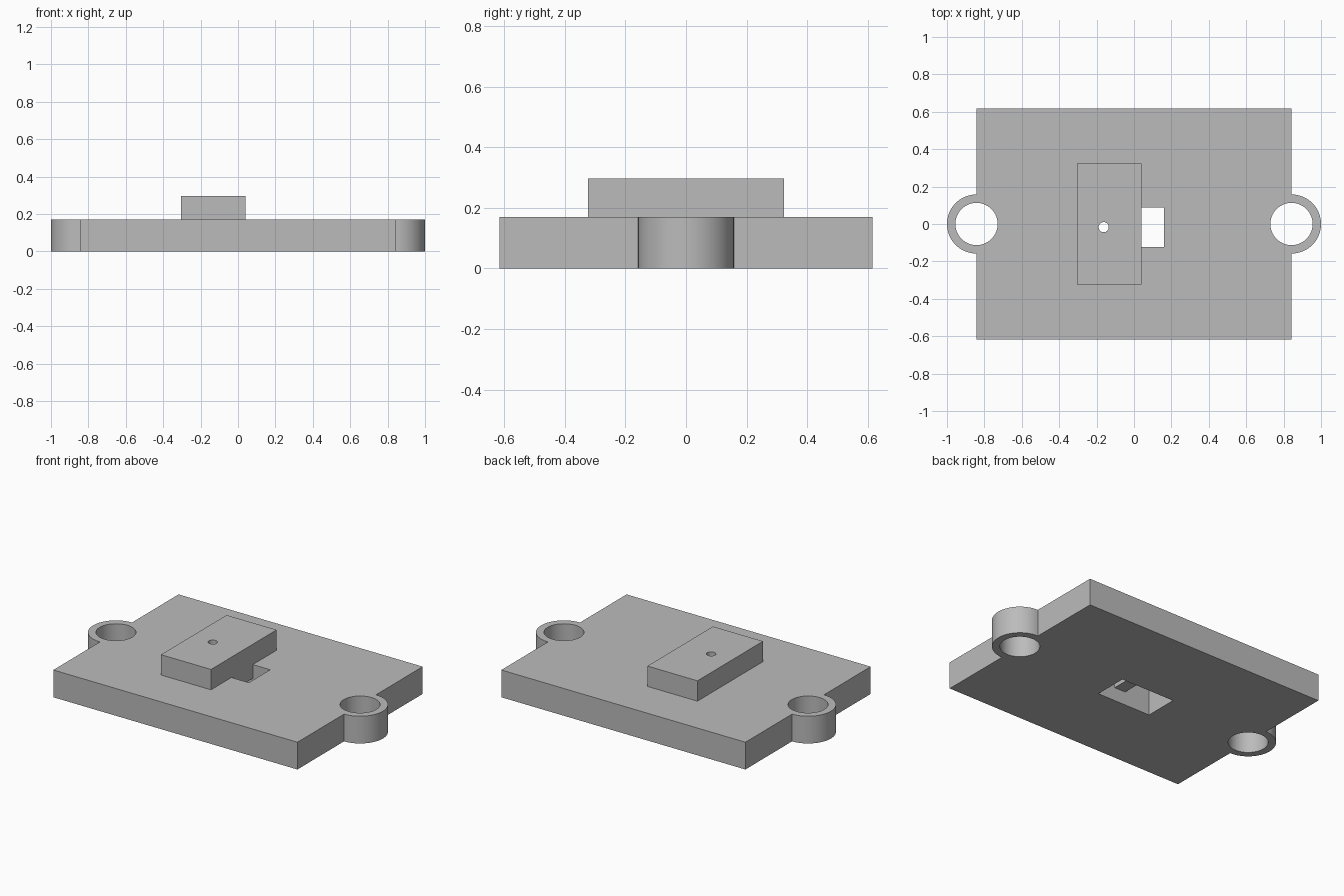
import bpy
import bmesh
from math import cos, sin, pi, radians
from mathutils import Vector

old = bpy.data.objects.get("Cube")
if old:
    bpy.data.objects.remove(old, do_unlink=True)

grey = bpy.data.materials.new("plain grey")
grey.use_nodes = True
grey.diffuse_color = (0.5, 0.5, 0.5, 1)
grey.node_tree.nodes["Principled BSDF"].inputs["Base Color"].default_value = grey.diffuse_color


def prism(name, points, low, high, along_y=False):
    """Extrude an outline from low to high along z, or along y for an xz outline."""
    bm = bmesh.new()
    place = (lambda a, b: (a, low, b)) if along_y else (lambda a, b: (a, b, low))
    face = bm.faces.new([bm.verts.new(place(a, b)) for a, b in points])
    extruded = bmesh.ops.extrude_face_region(bm, geom=[face])["geom"]
    step = Vector((0, high - low, 0) if along_y else (0, 0, high - low))
    verts = [g for g in extruded if isinstance(g, bmesh.types.BMVert)]
    bmesh.ops.translate(bm, verts=verts, vec=step)
    bmesh.ops.recalc_face_normals(bm, faces=bm.faces)
    mesh = bpy.data.meshes.new(name)
    bm.to_mesh(mesh)
    bm.free()
    mesh.materials.append(grey)
    obj = bpy.data.objects.new(name, mesh)
    bpy.context.collection.objects.link(obj)
    return obj


def arc(x, y, r, start, end, n):
    return [(x + r * cos(start + (end - start) * i / n),
             y + r * sin(start + (end - start) * i / n)) for i in range(n + 1)]


def circle(x, y, r, n=64):
    return arc(x, y, r, 0, 2 * pi, n)[:-1]


def rect(x0, x1, y0, y1):
    return [(x0, y0), (x1, y0), (x1, y1), (x0, y1)]


def cut(obj, cutters):
    bpy.ops.object.select_all(action="DESELECT")
    bpy.context.view_layer.objects.active = obj
    obj.select_set(True)
    for cutter in cutters:
        mod = obj.modifiers.new("cut", "BOOLEAN")
        mod.operation = "DIFFERENCE"
        mod.solver = "EXACT"
        mod.object = cutter
        bpy.ops.object.modifier_apply(modifier=mod.name)
        bpy.data.objects.remove(cutter, do_unlink=True)
    bpy.ops.object.shade_smooth_by_angle(angle=radians(30))


W, D, T = 0.842, 0.617, 0.17     # half width, half depth, plate thickness
TOP = 0.297                      # top of the raised block
CEILING = 0.21                   # inside height of the chamber
LEFT, LIP, FACE, RIGHT = -0.213, -0.037, 0.04, 0.16
Y0, Y1 = -0.122, 0.089           # slot ends

# Base plate with a round ear on each side
outline = [(W, -D)] + arc(W, 0, 0.158, -pi / 2, pi / 2, 32) + [(W, D)]
outline += [(-x, -y) for x, y in outline]
plate = prism("base_plate", outline, 0, T)

# Ear holes and the stepped slot that passes under a hanging lip
ear_holes = [prism("ear_hole", circle(s * W, 0, 0.113), -0.1, 0.3) for s in (-1, 1)]
slot_profile = [(LEFT, -0.1), (RIGHT, -0.1), (RIGHT, CEILING), (FACE, CEILING),
                (FACE, 0.084), (LIP, 0.084), (LIP, CEILING), (LEFT, CEILING)]
slot = prism("slot", slot_profile, Y0, Y1, along_y=True)
cut(plate, ear_holes + [slot])

# Raised block with an inner chamber and a pin hole through its top
block = prism("raised_block", rect(-0.305, FACE, -0.323, 0.323), T, TOP)
chamber = prism("chamber", rect(LEFT, LIP, Y0, Y1), 0.1, CEILING)
pin_hole = prism("pin_hole", circle(-0.162, -0.017, 0.027, 32), 0.1, 0.4)
cut(block, [chamber, pin_hole])
